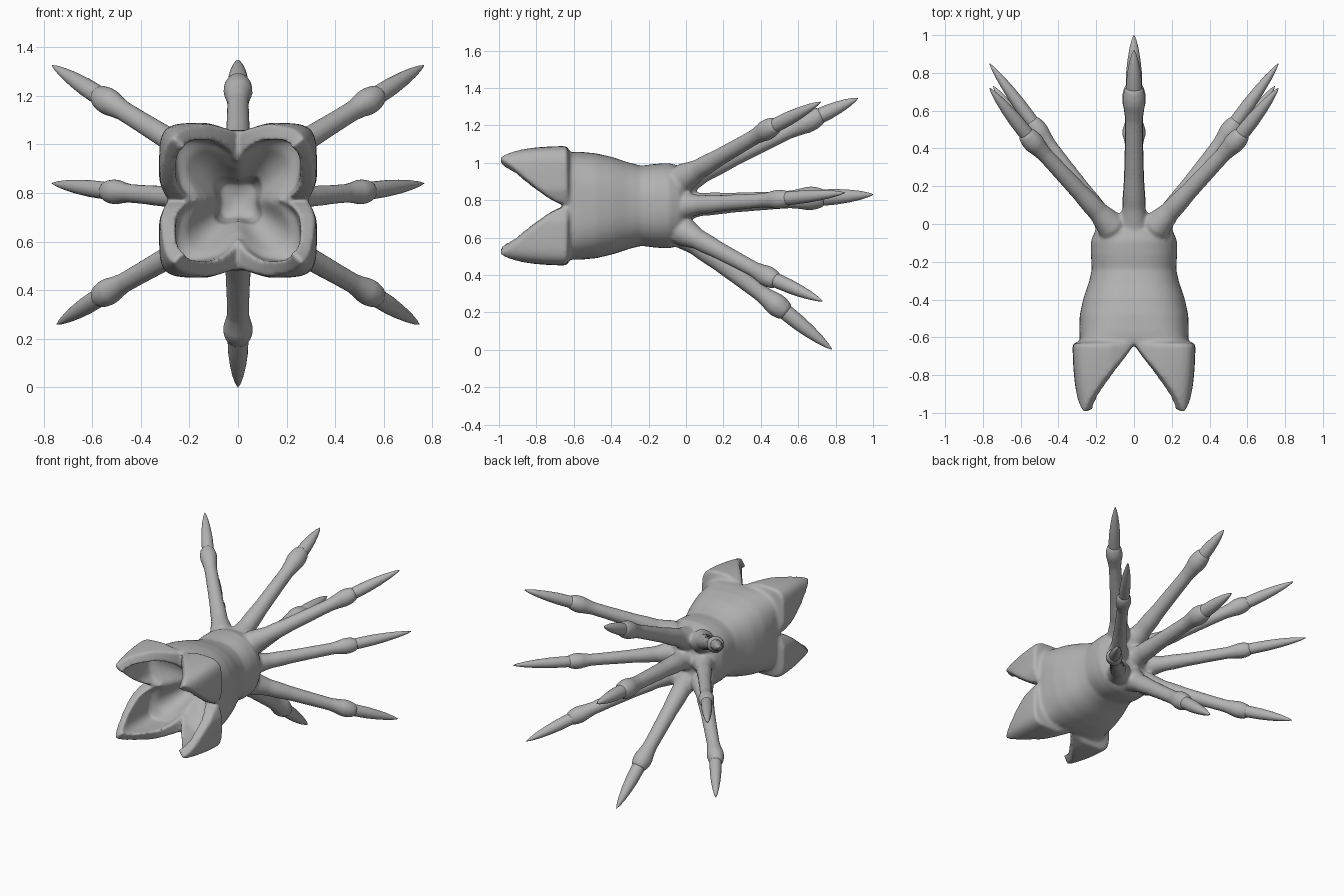
import bpy, math
from mathutils import Vector

cube = bpy.data.objects.get("Cube")
if cube:
    bpy.data.objects.remove(cube)

grey = bpy.data.materials.new("plain grey")
grey.use_nodes = True
GREY = (0.45, 0.45, 0.45, 1)
grey.diffuse_color = GREY
grey.node_tree.nodes["Principled BSDF"].inputs["Base Color"].default_value = GREY


def loft(name, rings):
    """Skin a list of equal rings and cap both ends."""
    n = len(rings[0])
    verts = [v for ring in rings for v in ring]
    faces = [(i * n + j, i * n + (j + 1) % n, (i + 1) * n + (j + 1) % n, (i + 1) * n + j)
             for i in range(len(rings) - 1) for j in range(n)]
    faces.append(tuple(reversed(range(n))))
    faces.append(tuple(range(len(verts) - n, len(verts))))
    mesh = bpy.data.meshes.new(name)
    mesh.from_pydata(verts, [], faces)
    mesh.materials.append(grey)
    obj = bpy.data.objects.new(name, mesh)
    bpy.context.collection.objects.link(obj)
    bpy.ops.object.select_all(action='DESELECT')
    obj.select_set(True)
    bpy.context.view_layer.objects.active = obj
    bpy.ops.object.mode_set(mode='EDIT')
    bpy.ops.mesh.select_all(action='SELECT')
    bpy.ops.mesh.normals_make_consistent(inside=False)
    bpy.ops.object.mode_set(mode='OBJECT')
    bpy.ops.object.shade_smooth_by_angle(angle=math.radians(40))
    return obj


SIDES = 128
MID_Z = 0.77
ANGLES = [2 * math.pi * i / SIDES for i in range(SIDES)]


def squircle(a, power):
    c, s = math.cos(a), math.sin(a)
    r = (abs(c) ** power + abs(s) ** power) ** (-1 / power)
    return c * r, s * r


def body_ring(y, rx, rz, power):
    return [(x * rx, y, MID_Z + z * rz) for x, z in (squircle(a, power) for a in ANGLES)]


def petal_reach(a):
    """0 in the notches between petals, 1 at the petal tips."""
    c, s = abs(math.cos(a)), abs(math.sin(a))
    u = min(c, s) / max(c, s)
    return min(1, 1.03 * (u ** 0.72 if c > s else u))


def petal_ring(t, thickness):
    """Ring part way out along the petals; walls thicken at the notches."""
    ring = []
    for a in ANGLES:
        p = petal_reach(a)
        x, z = squircle(a, 8)
        flare = 0.285 + 0.04 * min(1, 2.5 * p)
        shrink = 1 - 0.11 * (t * p) ** 2
        r = flare * shrink - thickness * (1 + 0.9 * (1 - p) ** 2)
        ring.append((x * r, -0.635 - 0.365 * t * p, MID_Z + z * (r - 0.006)))
    return ring


def throat_ring(y, r, lobes):
    """Four-lobed ring, pinched inward in line with the notches."""
    ring = []
    for a in ANGLES:
        k = r * (1 - lobes * math.cos(4 * a))
        ring.append((k * math.cos(a), y, MID_Z + k * math.sin(a)))
    return ring


# Hollow body: rounded rear, waist, four petals, then the inner mouth
rings = [body_ring(*row) for row in (
    (0.03, 0.03, 0.03, 2), (0.022, 0.1, 0.105, 2), (0, 0.165, 0.175, 2.1),
    (-0.035, 0.205, 0.213, 2.2), (-0.09, 0.228, 0.228, 2.3), (-0.16, 0.228, 0.224, 2.4),
    (-0.24, 0.223, 0.214, 2.4), (-0.31, 0.239, 0.232, 2.5), (-0.39, 0.267, 0.259, 2.6),
    (-0.48, 0.287, 0.28, 2.8), (-0.57, 0.29, 0.289, 3.2), (-0.62, 0.287, 0.287, 4))]
STEPS = 10
rings += [petal_ring(i / STEPS, 0) for i in range(STEPS + 1)]
rings += [petal_ring(i / STEPS * 0.97, 0.05 + 0.015 * (1 - i / STEPS))
          for i in range(STEPS, -1, -1)]
rings += [throat_ring(*row) for row in (
    (-0.605, 0.215, 0.26), (-0.56, 0.175, 0.27), (-0.51, 0.135, 0.22),
    (-0.47, 0.105, 0.17), (-0.4, 0.095, 0.17), (-0.34, 0.08, 0.12), (-0.32, 0.02, 0))]
body = loft("petal_mouthed_body", rings)


def tube(path, sides=20):
    """Circular rings at (point, radius) stations, facing along the path."""
    axis = (path[-1][0] - path[0][0]).normalized()
    u = axis.orthogonal().normalized()
    w = axis.cross(u)
    return [[p + r * (math.cos(a) * u + math.sin(a) * w)
             for a in (2 * math.pi * k / sides for k in range(sides))] for p, r in path]


SHAFT = ((-0.08, 0.07), (0, 0.09), (0.08, 0.076), (0.17, 0.062), (0.26, 0.061), (0.4, 0.054),
         (0.7, 0.049), (0.84, 0.048), (0.92, 0.056), (0.97, 0.064), (1.02, 0.063),
         (1.08, 0.053), (1.11, 0.03))
CLAW = ((0, 0.043), (0.2, 0.044), (0.4, 0.042), (0.6, 0.035), (0.78, 0.025), (0.92, 0.013),
        (1, 0.002))
shafts = []


def leg(name, girth, root, knuckle, tip):
    root, knuckle, tip = Vector(root), Vector(knuckle), Vector(tip)
    shaft = [(root.lerp(knuckle, t), r * girth) for t, r in SHAFT]
    claw = [(knuckle.lerp(tip, t), r * girth) for t, r in CLAW]
    shafts.append(loft(name + "_shaft", tube(shaft)))
    loft(name + "_claw", tube(claw))


# Single legs on the centre plane
leg("top_leg", 0.95, (0, -0.02, 0.9), (0, 0.66, 1.225), (0, 0.92, 1.345))
leg("rear_leg", 1, (0, -0.04, 0.77), (0, 0.67, 0.81), (0, 1.0, 0.83))
leg("bottom_leg", 0.97, (0, -0.03, 0.63), (0, 0.49, 0.235), (0, 0.78, 0.002))

# Paired legs
for side, s in (("left", 1), ("right", -1)):
    leg(side + "_upper_leg", 0.88, (s * 0.12, -0.01, 0.92), (s * 0.54, 0.44, 1.18),
        (s * 0.765, 0.72, 1.325))
    leg(side + "_middle_leg", 0.82, (s * 0.13, -0.01, 0.77), (s * 0.51, 0.5, 0.805),
        (s * 0.765, 0.85, 0.84))
    leg(side + "_lower_leg", 0.88, (s * 0.12, -0.01, 0.63), (s * 0.54, 0.44, 0.39),
        (s * 0.745, 0.73, 0.26))

# Fuse the leg shafts into the body so their roots blend into one skin
bpy.ops.object.select_all(action='DESELECT')
for part in shafts + [body]:
    part.select_set(True)
bpy.context.view_layer.objects.active = body
bpy.ops.object.join()
body.name = "body_with_leg_shafts"
body.modifiers.clear()
fuse = body.modifiers.new("fuse", 'REMESH')
fuse.mode = 'VOXEL'
fuse.voxel_size = 0.01
fuse.use_smooth_shade = True
blend = body.modifiers.new("blend", 'SMOOTH')
blend.factor = 0.5
blend.iterations = 9
